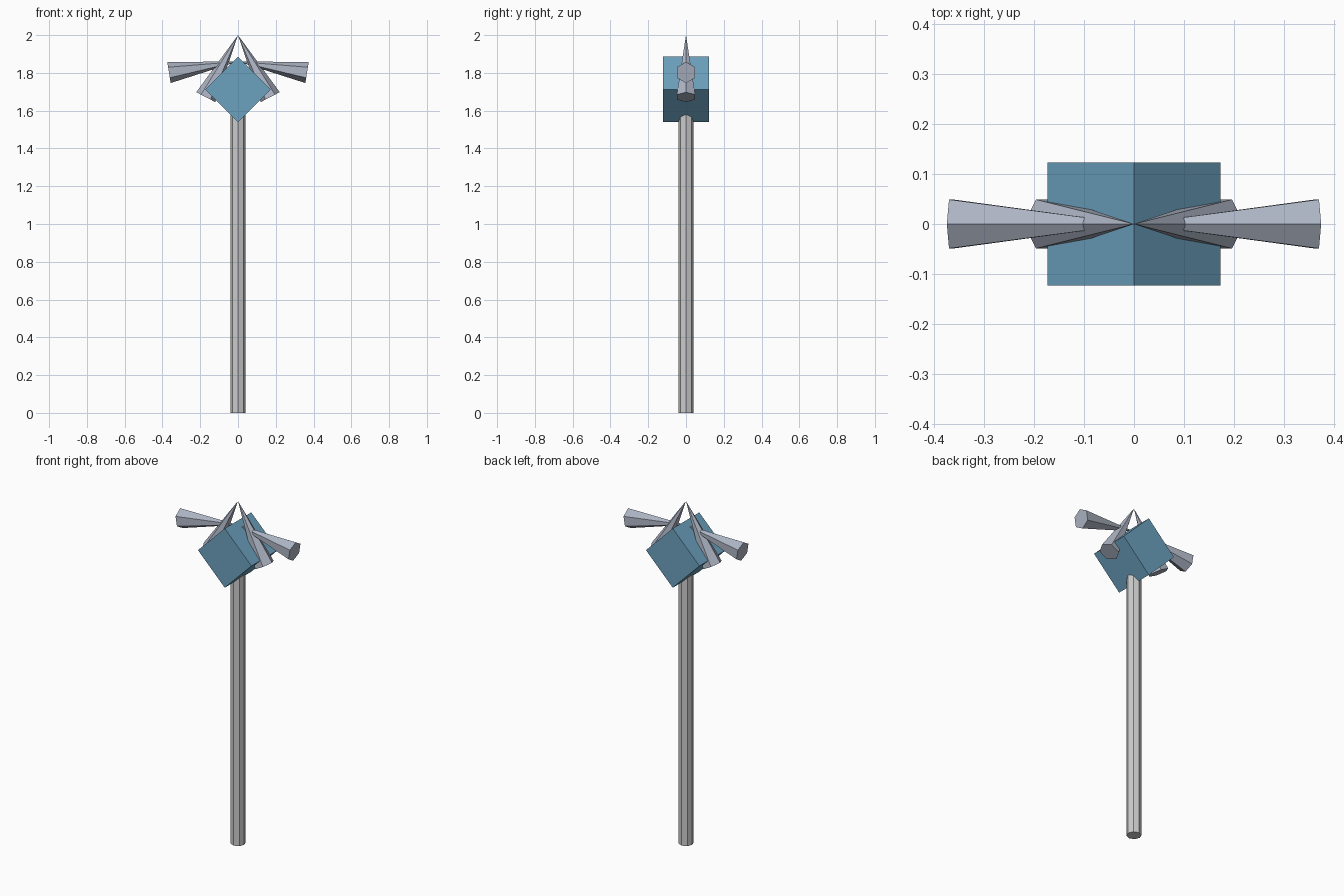
import bpy
from math import radians, sin, cos
from mathutils import Vector

if "Cube" in bpy.data.objects:
    bpy.data.objects.remove(bpy.data.objects["Cube"])


def paint(obj, name, color):
    mat = bpy.data.materials.get(name) or bpy.data.materials.new(name)
    mat.diffuse_color = (*color, 1)
    mat.use_nodes = True
    mat.node_tree.nodes["Principled BSDF"].inputs["Base Color"].default_value = mat.diffuse_color
    obj.data.materials.append(mat)


# Long handle
bpy.ops.mesh.primitive_cylinder_add(vertices=8, radius=0.04, depth=1.70, location=(0, 0, 0.85))
handle = bpy.context.object
handle.name = "handle"

# Square head block standing on its edge
bpy.ops.mesh.primitive_cube_add(size=0.245, location=(0, 0, 1.713), rotation=(0, radians(45), 0))
head = bpy.context.object
head.name = "head_block"
paint(head, "blue", (0.15, 0.36, 0.52))


# Six-sided spike: tip on the centre line, wide end swung outward
def spike(name, side, tip_z, angle, length=0.37, radius=0.0565):
    axis = Vector((side * sin(angle), 0, -cos(angle)))
    centre = Vector((0, 0, tip_z)) + axis * length / 2
    bpy.ops.mesh.primitive_cone_add(vertices=6, radius1=radius, radius2=0, depth=length,
                                    location=centre, rotation=(0, -side * angle, 0))
    obj = bpy.context.object
    obj.name = name
    # turn the hexagon so a corner lies in the front plane
    for v in obj.data.vertices:
        v.co = Vector((v.co.y, -v.co.x, v.co.z))
    paint(obj, "steel", (0.42, 0.46, 0.55))


for side, label in ((-1, "left"), (1, "right")):
    spike("lower_spike_" + label, side, 2.0, radians(27.5))
    spike("upper_spike_" + label, side, 1.86, radians(81))
